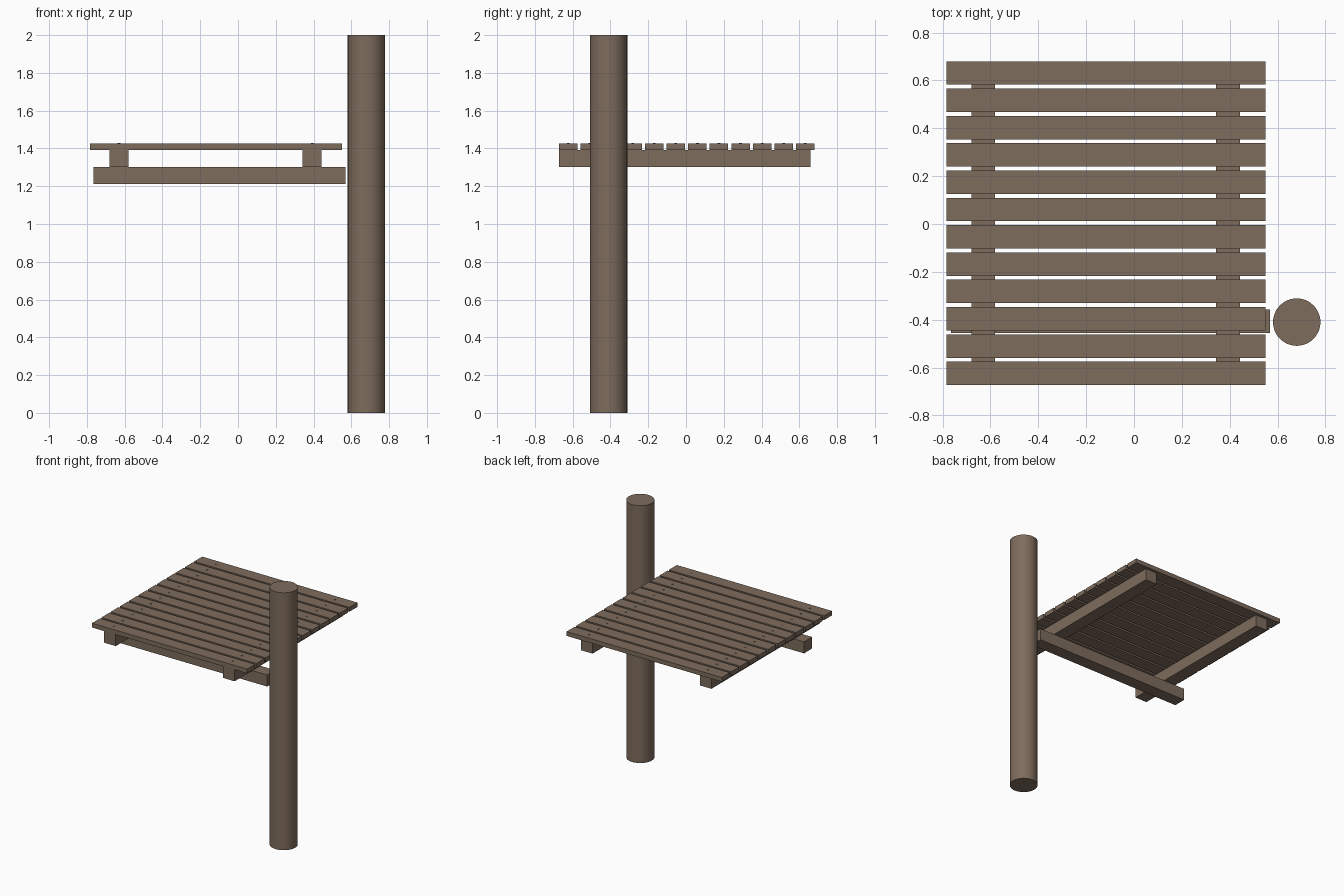
import bpy, math

if "Cube" in bpy.data.objects:
    bpy.data.objects.remove(bpy.data.objects["Cube"])

wood = bpy.data.materials.new("weathered_brown_wood")
wood.diffuse_color = (0.21, 0.15, 0.11, 1)
wood.use_nodes = True
wood.node_tree.nodes["Principled BSDF"].inputs["Base Color"].default_value = wood.diffuse_color


def box(name, x, y, z):
    """Box from (min, max) ranges on each axis."""
    bpy.ops.mesh.primitive_cube_add(size=1, location=[sum(r) / 2 for r in (x, y, z)])
    ob = bpy.context.object
    ob.name = name
    ob.scale = [r[1] - r[0] for r in (x, y, z)]
    bpy.ops.object.transform_apply(location=False, rotation=False, scale=True)
    ob.data.materials.append(wood)
    return ob


def cylinder(name, radius, x, y, z, sides):
    """Upright round part between two heights."""
    bpy.ops.mesh.primitive_cylinder_add(vertices=sides, radius=radius, depth=z[1] - z[0],
                                        location=(x, y, sum(z) / 2))
    ob = bpy.context.object
    ob.name = name
    ob.data.materials.append(wood)
    bpy.ops.object.shade_smooth_by_angle(angle=math.radians(35))
    return ob


# Round post beside the platform
cylinder("post", 0.099, 0.68, -0.41, (0, 2), 48)

# Support beam running out from the post
box("support_beam", (-0.765, 0.569), (-0.455, -0.357), (1.213, 1.303))

# Two joists resting on the beam
joist_x = (-0.63, 0.392)
for side, x in zip(("left", "right"), joist_x):
    box(f"{side}_joist", (x - 0.05, x + 0.05), (-0.673, 0.659), (1.303, 1.393))

# Twelve deck planks with a nail over each joist
count, first, last = 12, -0.624, 0.631
for i in range(count):
    y = first + (last - first) * i / (count - 1)
    box(f"plank_{i + 1}", (-0.784, 0.55), (y - 0.049, y + 0.049), (1.393, 1.427))
    for side, x in zip(("left", "right"), joist_x):
        cylinder(f"{side}_nail_{i + 1}", 0.007, x, y, (1.42, 1.43), 10)
